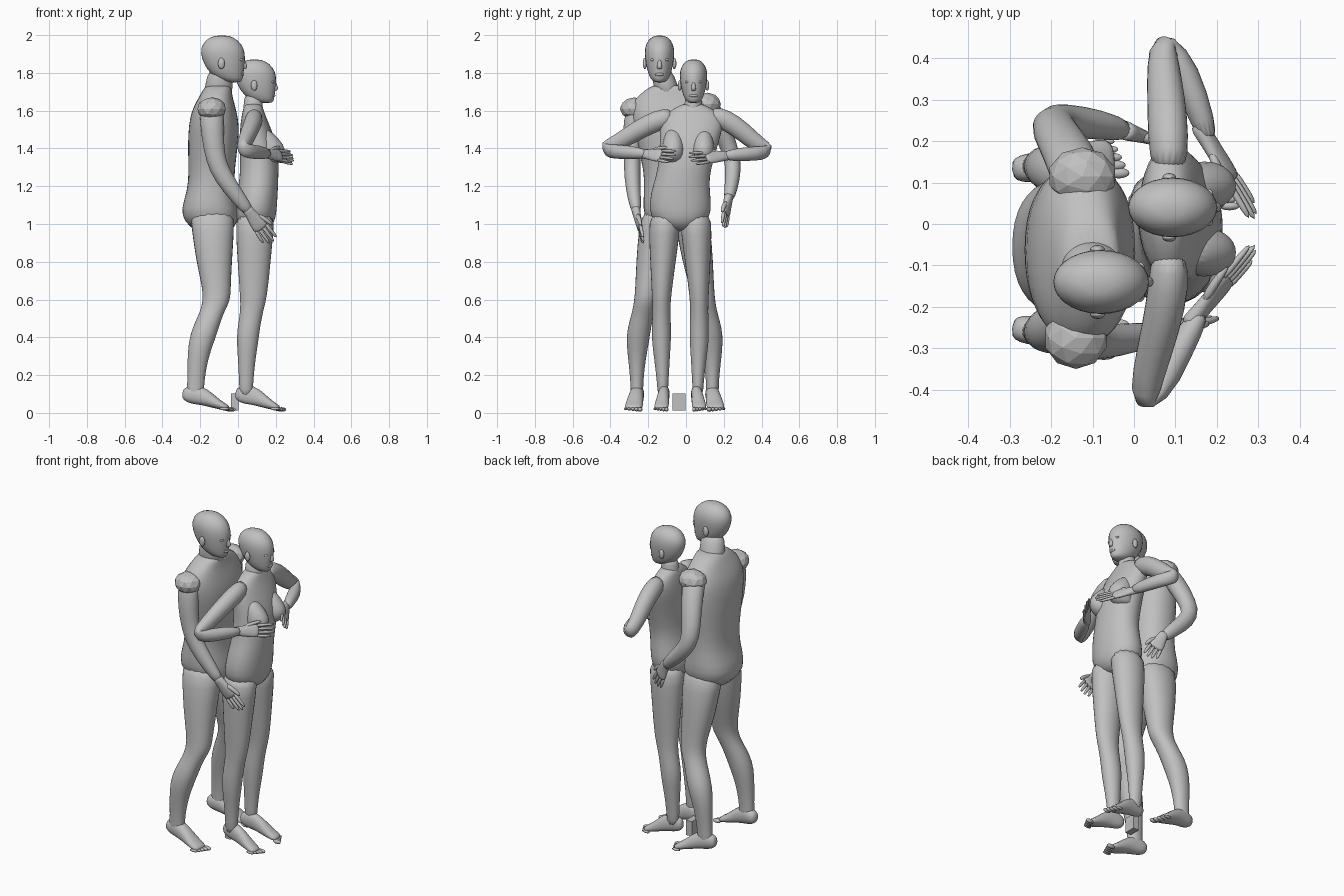
import bpy, bmesh, math
from mathutils import Vector as V, Matrix

mat = bpy.data.materials.new("matte grey")
mat.diffuse_color = (0.53, 0.53, 0.53, 1)


def finish(name, bm, smooth=True, sub=0):
    bmesh.ops.recalc_face_normals(bm, faces=bm.faces[:])
    me = bpy.data.meshes.new(name)
    bm.to_mesh(me)
    bm.free()
    me.materials.append(mat)
    ob = bpy.data.objects.new(name, me)
    bpy.context.collection.objects.link(ob)
    for p in me.polygons:
        p.use_smooth = smooth
    if sub:
        ob.modifiers.new("round", "SUBSURF").levels = sub
        ob.modifiers["round"].render_levels = sub
    return ob


def loft(name, rings, ref=None, n=14, power=1.0):
    """Skin over rings (x, y, z, ra, rb); horizontal unless ref gives the ra direction."""
    bm = bmesh.new()
    loops = []
    for i, (x, y, z, ra, rb) in enumerate(rings):
        u, v = V((1, 0, 0)), V((0, 1, 0))
        if ref:
            t = (V(rings[min(i + 1, len(rings) - 1)][:3]) - V(rings[max(i - 1, 0)][:3])).normalized()
            u = (V(ref) - t * t.dot(V(ref))).normalized()
            v = t.cross(u)
        loop = []
        for k in range(n):
            a = 2 * math.pi * k / n
            c, s = math.cos(a), math.sin(a)
            c, s = math.copysign(abs(c) ** power, c), math.copysign(abs(s) ** power, s)
            loop.append(bm.verts.new(V((x, y, z)) + (u * c * ra + v * s * rb) * 1.02))
        loops.append(loop)
    for a, b in zip(loops, loops[1:]):
        for k in range(n):
            bm.faces.new((a[k], a[(k + 1) % n], b[(k + 1) % n], b[k]))
    bm.faces.new(loops[0])
    bm.faces.new(loops[-1])
    return finish(name, bm, sub=1)


def ball(name, c, r, facet=False):
    bm = bmesh.new()
    m = Matrix.Translation(c) @ Matrix.Diagonal((*r, 1))
    if facet:
        bmesh.ops.create_icosphere(bm, subdivisions=2, radius=1, matrix=m)
    else:
        bmesh.ops.create_uvsphere(bm, u_segments=16, v_segments=10, radius=1, matrix=m)
    return finish(name, bm, not facet)


def head(who, x, y, top, s):
    prof = [(.065, -.252, .035, .028), (.035, -.228, .075, .052), (.016, -.18, .1, .068),
            (.006, -.125, .117, .077), (0, -.07, .118, .081), (-.003, -.025, .088, .062),
            (-.003, 0, .035, .027)]
    loft(who + "_head", [(x + a * s, y, top + z * s, rx * s, ry * s) for a, z, rx, ry in prof])
    loft(who + "_nose", [(x + a * s, y, top + z * s, r * s, r * s) for a, z, r in
                         ((.11, -.125, .008), (.116, -.15, .012), (.12, -.172, .015), (.108, -.182, .012))], n=8)
    ball(who + "_lips", (x + .104 * s, y, top - .208 * s), (.012 * s, .024 * s, .009 * s))
    for d in (-1, 1):
        ball(who + "_ear", (x - .005 * s, y + d * .078 * s, top - .15 * s), (.018 * s, .011 * s, .03 * s))
        ball(who + "_eye", (x + .097 * s, y + d * .034 * s, top - .13 * s), (.012 * s, .014 * s, .008 * s))


def foot(who, x, y, s, w, side):
    prof = [(0, .1, .02, .022), (.02, .098, .034, .04), (.065, .1, .036, .054), (.115, .085, .039, .046),
            (.165, .058, .045, .032), (.215, .034, .048, .02), (.25, .024, .042, .013)]
    loft(who + "_foot", [(x + a * s, y + side * .12 * (a - .12) * w, z, hy * w, hz) for a, z, hy, hz in prof],
         ref=(0, 1, 0), power=.9)
    for k in range(5):
        ball(who + "_toe", (x + (.258 - .009 * k) * s, y + side * (.016 + (k - 2) * .019) * w, .018 + .001 * k),
             (.026 * s, (.013 - .001 * k) * w, .012 - .001 * k))


def hand(who, wrist, tip, wide, s=1.0):
    a, b = V(wrist), V(tip)
    d = b - a
    t = d.normalized()
    w = (V(wide) - t * t.dot(V(wide))).normalized()
    at = lambda f, ra, rb: (*(a + d * f), ra * s, rb * s)
    loft(who + "_palm", [at(-.25, .028, .025), at(-.1, .027, .022), at(.12, .034, .019), at(.35, .042, .016),
                         at(.54, .04, .013)], ref=w, n=10, power=.85)
    for k in range(4):
        o = w * (k - 1.5) * .02 * s
        e = (.95, 1, .97, .86)[k]
        loft(who + "_finger", [(*(a + d * f + o * sp), r * s, r * s) for f, sp, r in
                               ((.42, 1, .0115), (.75 * e, 1.1, .0105), (e * 1.02, 1.2, .008))], ref=w, n=6)
    loft(who + "_thumb", [(*(a + d * f - w * o * s), r * s, r * s) for f, o, r in
                          ((.08, .018, .015), (.35, .046, .014), (.62, .055, .009))], ref=(.3, .5, .8), n=6)


# --- tall figure ---
loft("tall_torso", [(-.13, -.06, .95, .08, .07), (-.14, -.055, 1.01, .145, .155), (-.152, -.055, 1.08, .15, .172),
                    (-.143, -.055, 1.18, .122, .165), (-.14, -.055, 1.28, .12, .165), (-.133, -.062, 1.42, .132, .195),
                    (-.127, -.07, 1.52, .133, .212), (-.127, -.075, 1.6, .118, .222), (-.12, -.08, 1.66, .093, .195),
                    (-.11, -.088, 1.71, .075, .125), (-.1, -.095, 1.74, .065, .075)], n=20, power=.85)
loft("tall_neck", [(-.11, -.09, 1.66, .08, .08), (-.1, -.11, 1.74, .073, .062), (-.09, -.13, 1.83, .065, .056)])
head("tall", -.083, -.14, 2.0, 1.0)
for side in (-1, 1):
    loft("tall_leg", [(x, -.06 + side * d, z, rx, ry) for x, d, z, rx, ry in (
        (-.14, .08, 1.09, .12, .085), (-.132, .1, .97, .113, .092), (-.127, .122, .8, .095, .082),
        (-.113, .145, .66, .075, .064), (-.113, .155, .59, .073, .06), (-.14, .168, .53, .063, .058),
        (-.172, .188, .45, .071, .063), (-.196, .196, .37, .067, .06), (-.214, .2, .28, .054, .046),
        (-.223, .2, .17, .045, .034), (-.226, .2, .11, .046, .034), (-.225, .2, .08, .042, .03))], power=.95)
    foot("tall", -.295, -.06 + side * .205, 1.0, 1.0, side)
loft("tall_right_arm", [(-.14, -.22, 1.65, .055, .045), (-.14, -.275, 1.6, .066, .055), (-.135, -.285, 1.47, .06, .05),
                        (-.12, -.285, 1.34, .052, .044), (-.08, -.285, 1.25, .05, .043), (0, -.275, 1.14, .04, .036),
                        (.07, -.26, 1.05, .03, .025)], ref=(1, 0, .2))
hand("tall_right", (.07, -.26, 1.05), (.18, -.225, .9), (-1, 0, -.7), 1.05)
loft("tall_left_arm", [(-.13, .07, 1.67, .055, .045), (-.14, .135, 1.61, .066, .055), (-.175, .2, 1.48, .058, .05),
                       (-.205, .245, 1.36, .052, .044), (-.17, .25, 1.28, .048, .042), (-.08, .24, 1.19, .04, .036),
                       (-.01, .222, 1.12, .03, .025)], ref=(1, 0, .2))
hand("tall_left", (-.01, .222, 1.12), (.06, .2, .98), (-1, .4, -.7), 1.05)
# faceted shoulder caps
ball("tall_right_shoulder_cap", (-.14, -.275, 1.61), (.078, .075, .06), True)
ball("tall_left_shoulder_cap", (-.125, .115, 1.635), (.083, .07, .06), True)

# --- shorter figure ---
loft("short_torso", [(.09, -.03, .96, .06, .05), (.09, -.03, 1.01, .105, .14), (.092, -.03, 1.07, .112, .166),
                     (.104, -.03, 1.17, .106, .155), (.112, -.018, 1.25, .101, .14), (.113, 0, 1.33, .102, .143),
                     (.108, .015, 1.42, .097, .152), (.093, .027, 1.5, .083, .165), (.083, .034, 1.57, .064, .162),
                     (.08, .035, 1.61, .052, .1), (.08, .035, 1.64, .045, .05)], n=20, power=.95)
loft("short_neck", [(.08, .035, 1.56, .058, .06), (.08, .037, 1.62, .05, .046), (.082, .04, 1.7, .05, .043)])
head("short", .09, .04, 1.873, .93)
for side in (-1, 1):
    loft("short_bust", [(x, .012 + side * .08, z, rx, ry) for x, z, rx, ry in (
        (.125, 1.51, .03, .03), (.155, 1.45, .065, .052), (.175, 1.395, .082, .062),
        (.165, 1.345, .07, .057), (.14, 1.315, .045, .04))])
    loft("short_leg", [(x, -.03 + side * d, z, rx, ry) for x, d, z, rx, ry in (
        (.093, .08, 1.07, .105, .085), (.088, .085, .95, .1, .082), (.085, .092, .8, .088, .068),
        (.083, .1, .61, .072, .05), (.073, .1, .54, .06, .047), (.055, .1, .44, .06, .052),
        (.05, .1, .37, .057, .05), (.046, .097, .28, .046, .041), (.043, .093, .16, .037, .03),
        (.043, .093, .08, .036, .028))])
    foot("short", -.015, -.03 + side * .091, .95, .8, side)
loft("short_right_arm", [(.085, -.06, 1.57, .05, .042), (.085, -.15, 1.55, .056, .05), (.065, -.25, 1.5, .052, .046),
                         (.035, -.36, 1.43, .045, .04), (.022, -.437, 1.395, .04, .036), (.055, -.415, 1.385, .038, .036),
                         (.105, -.31, 1.38, .038, .035), (.17, -.2, 1.37, .027, .024)], ref=(.2, 0, 1))
hand("short_right", (.16, -.21, 1.37), (.295, -.055, 1.355), (.4, -.2, -.9), .92)
loft("short_left_arm", [(.085, .12, 1.58, .05, .042), (.083, .21, 1.555, .056, .05), (.078, .3, 1.49, .052, .046),
                        (.07, .38, 1.42, .045, .04), (.07, .442, 1.385, .04, .036), (.1, .415, 1.375, .038, .036),
                        (.145, .31, 1.37, .038, .035), (.185, .19, 1.36, .027, .024)], ref=(.2, 0, 1))
hand("short_left", (.18, .2, 1.36), (.295, .015, 1.345), (.4, .2, -.9), .92)

# --- small block between the feet ---
bm = bmesh.new()
bmesh.ops.create_cube(bm, size=1, matrix=Matrix.Translation((-.018, -.037, .058)) @ Matrix.Diagonal((.04, .07, .09, 1)))
finish("small_block", bm, False)
